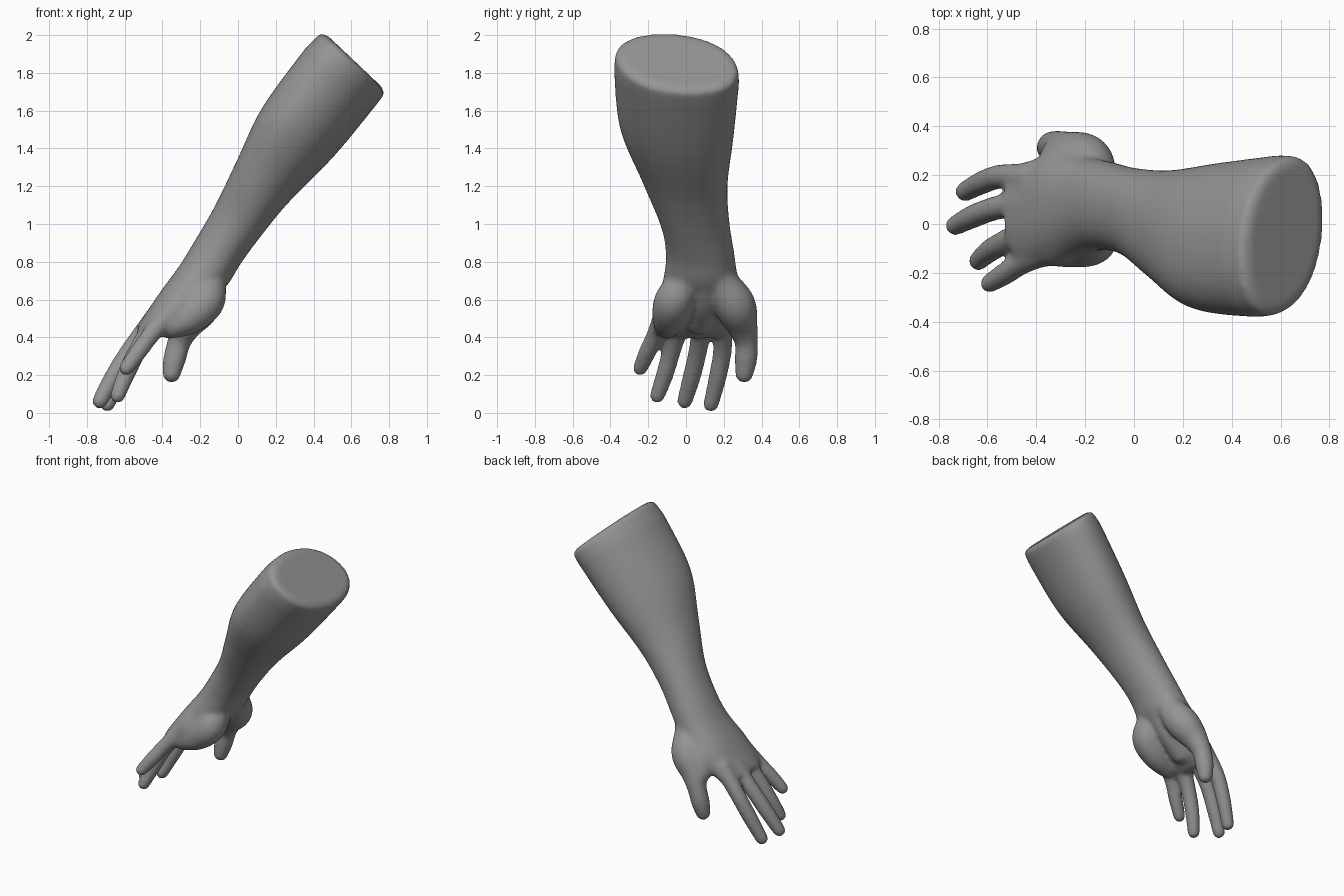
import bpy, bmesh, math
from mathutils import Vector, Matrix


def spline(rows, steps):
    """Catmull-Rom interpolation through rows of numbers."""
    rows = [Vector(r) for r in rows]
    out = []
    for i in range(len(rows) - 1):
        a, b, c, d = rows[max(i - 1, 0)], rows[i], rows[i + 1], rows[min(i + 2, len(rows) - 1)]
        for k in range(steps):
            t = k / steps
            out.append(0.5 * (2 * b + (c - a) * t + (2 * a - 5 * b + 4 * c - d) * t * t
                              + (3 * b - a - 3 * c + d) * t ** 3))
    return out + [rows[-1]]


def loft(bm, sections, sides=40):
    """Skin rounded sections: back x, z, palm-side x, z, y min, y max, sideways skew."""
    rings = []
    for ux, uz, lx, lz, y0, y1, skew in sections:
        mid = Vector(((ux + lx) / 2, (y0 + y1) / 2, (uz + lz) / 2))
        up = Vector(((ux - lx) / 2, -skew, (uz - lz) / 2))
        half = math.sqrt(((y1 - y0) / 2) ** 2 - skew ** 2)
        ring = []
        for i in range(sides):
            a = 2 * math.pi * i / sides
            c, s = math.cos(a), math.sin(a)
            c, s = [math.copysign(abs(v) ** 0.93, v) for v in (c, s)]
            ring.append(bm.verts.new(mid + up * s + Vector((0, c * half, 0))))
        rings.append(ring)
    for r, q in zip(rings, rings[1:]):
        for i in range(sides):
            j = (i + 1) % sides
            bm.faces.new((r[i], r[j], q[j], q[i]))
    bm.faces.new(rings[0])
    bm.faces.new(rings[-1])


def limb(bm, points):
    """Rounded limb: a dense chain of balls, x, y, z, radius."""
    for x, y, z, r in spline(points, 8):
        bmesh.ops.create_icosphere(bm, subdivisions=3, radius=r,
                                   matrix=Matrix.Translation((x, y, z)))


bm = bmesh.new()

# Forearm, wrist and palm
arm = [
    (0.36, 1.935, 0.74, 1.64, -0.380, 0.280, 0.07),
    (0.13, 1.62, 0.51, 1.36, -0.350, 0.250, 0.06),
    (0.00, 1.35, 0.265, 1.11, -0.235, 0.220, 0.03),
    (-0.12, 1.10, 0.11, 0.92, -0.138, 0.230, 0),
    (-0.23, 0.91, 0.015, 0.79, -0.107, 0.255, 0),
    (-0.31, 0.78, -0.07, 0.66, -0.118, 0.272, 0),
    (-0.405, 0.65, -0.22, 0.54, -0.150, 0.285, 0),
    (-0.50, 0.51, -0.35, 0.43, -0.165, 0.260, 0),
    (-0.54, 0.45, -0.43, 0.39, -0.130, 0.240, 0),
]
cap = [(0.475, 1.997, 0.762, 1.725, -0.340, 0.250, 0.07),
       (0.435, 2.01, 0.777, 1.69, -0.372, 0.276, 0.07)]
loft(bm, cap + spline(arm, 5))

# Four fingers
limb(bm, [(-0.42, 0.19, 0.51, 0.06), (-0.54, 0.195, 0.35, 0.052),
          (-0.62, 0.17, 0.20, 0.050), (-0.692, 0.132, 0.046, 0.043)])
limb(bm, [(-0.43, 0.09, 0.51, 0.06), (-0.565, 0.065, 0.34, 0.052),
          (-0.66, 0.03, 0.19, 0.050), (-0.732, -0.007, 0.062, 0.043)])
limb(bm, [(-0.41, -0.02, 0.51, 0.06), (-0.52, -0.07, 0.35, 0.052),
          (-0.59, -0.11, 0.21, 0.049), (-0.638, -0.152, 0.09, 0.042)])
limb(bm, [(-0.36, -0.11, 0.53, 0.06), (-0.46, -0.16, 0.415, 0.050),
          (-0.53, -0.205, 0.32, 0.048), (-0.592, -0.243, 0.235, 0.041)])

# Thumb with its mound, and the mound at the little-finger side
limb(bm, [(-0.11, 0.14, 0.81, 0.07), (-0.155, 0.20, 0.68, 0.088),
          (-0.20, 0.26, 0.57, 0.110), (-0.27, 0.295, 0.47, 0.085),
          (-0.31, 0.32, 0.38, 0.064), (-0.335, 0.318, 0.29, 0.062),
          (-0.352, 0.308, 0.205, 0.049)])
limb(bm, [(-0.10, 0.03, 0.81, 0.07), (-0.145, -0.01, 0.69, 0.085),
          (-0.175, -0.065, 0.59, 0.105), (-0.26, -0.085, 0.51, 0.095),
          (-0.36, -0.10, 0.46, 0.07)])

# Soft webs from the back of the hand to both mounds
limb(bm, [(-0.25, 0.18, 0.69, 0.075), (-0.30, 0.24, 0.57, 0.075), (-0.33, 0.285, 0.47, 0.055)])
limb(bm, [(-0.25, -0.03, 0.69, 0.07), (-0.31, -0.09, 0.57, 0.08), (-0.39, -0.11, 0.49, 0.06)])
# Middle of the palm
limb(bm, [(-0.14, 0.09, 0.70, 0.08), (-0.23, 0.09, 0.58, 0.08), (-0.34, 0.07, 0.48, 0.07)])

bmesh.ops.recalc_face_normals(bm, faces=bm.faces)
mesh = bpy.data.meshes.new("forearm_and_hand")
bm.to_mesh(mesh)
bm.free()
obj = bpy.data.objects.new("forearm_and_hand", mesh)
bpy.context.collection.objects.link(obj)

mat = bpy.data.materials.new("grey")
mat.diffuse_color = (0.3, 0.3, 0.3, 1)
mesh.materials.append(mat)

# Fuse everything into one soft skin
rm = obj.modifiers.new("fuse", 'REMESH')
rm.mode = 'VOXEL'
rm.voxel_size = 0.012
rm.use_smooth_shade = True
sm = obj.modifiers.new("soften", 'SMOOTH')
sm.factor = 0.5
sm.iterations = 20
